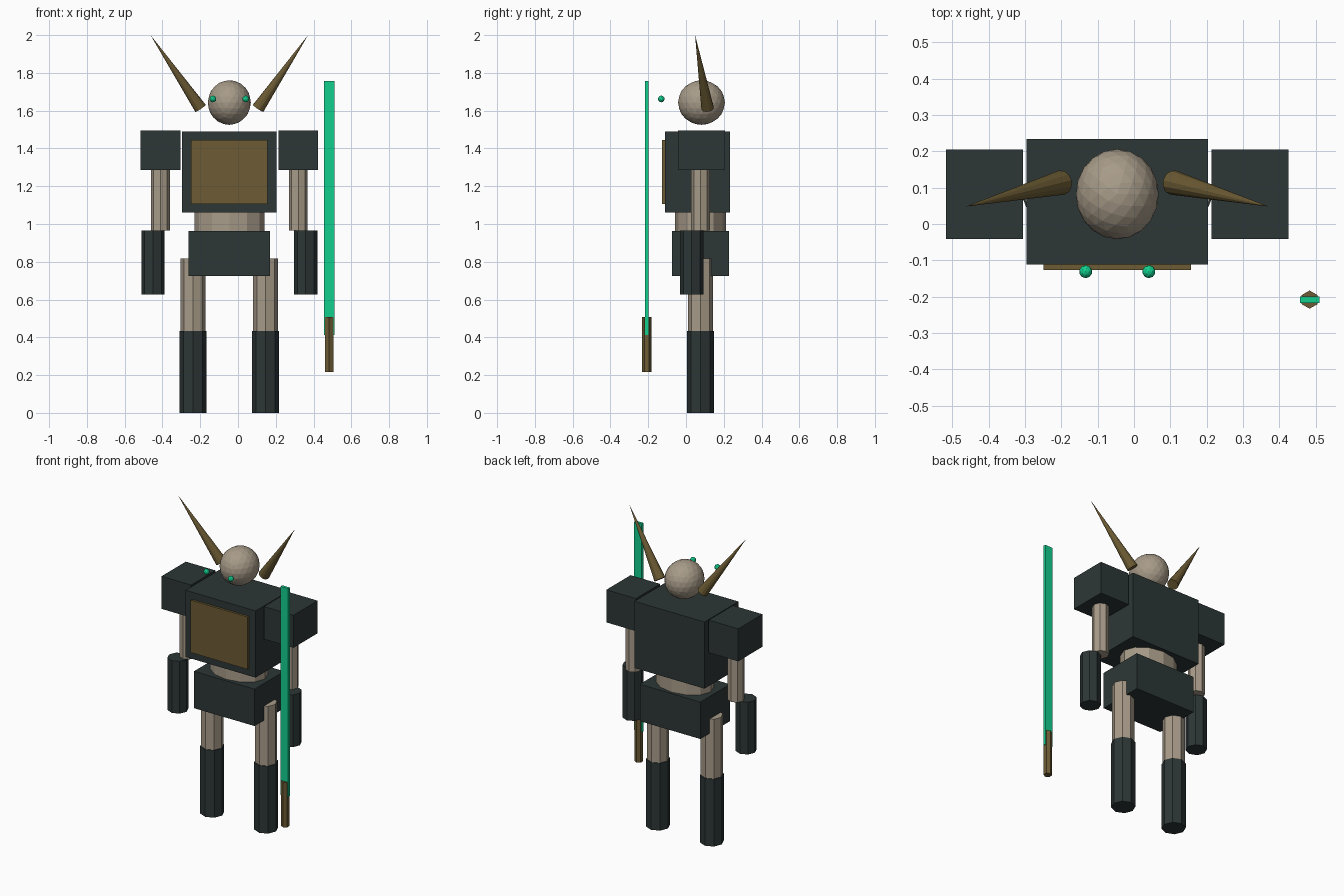
import bpy
from mathutils import Vector

default = bpy.data.objects.get("Cube")
if default:
    bpy.data.objects.remove(default, do_unlink=True)

CX, CY = -0.046, 0.077  # centre line of the figure


def material(name, rgb):
    m = bpy.data.materials.new(name)
    m.use_nodes = True
    m.diffuse_color = (*rgb, 1)
    m.node_tree.nodes["Principled BSDF"].inputs["Base Color"].default_value = (*rgb, 1)
    return m


armour = material("dark armour", (0.026, 0.037, 0.037))
bone = material("pale tan", (0.39, 0.33, 0.25))
bronze = material("bronze", (0.150, 0.105, 0.034))
glow = material("glowing green", (0.006, 0.62, 0.27))


def finish(name, mat):
    ob = bpy.context.object
    ob.name = name
    ob.data.materials.append(mat)
    return ob


def box(name, mat, centre, size):
    bpy.ops.mesh.primitive_cube_add(size=1, location=centre)
    bpy.context.object.scale = size
    return finish(name, mat)


def column(name, mat, x, y, bottom, top, radius, sides=8):
    bpy.ops.mesh.primitive_cylinder_add(vertices=sides, radius=radius, depth=top - bottom,
                                        location=(x, y, (bottom + top) / 2))
    return finish(name, mat)


def ball(name, mat, centre, size, detail):
    bpy.ops.mesh.primitive_ico_sphere_add(subdivisions=detail, radius=1, location=centre)
    bpy.context.object.scale = size
    return finish(name, mat)


def horn(name, base, tip, radius):
    base, tip = Vector(base), Vector(tip)
    axis = tip - base
    bpy.ops.mesh.primitive_cone_add(vertices=12, radius1=radius, radius2=0, depth=axis.length,
                                    location=(base + tip) / 2)
    bpy.context.object.rotation_euler = axis.to_track_quat("Z", "Y").to_euler()
    return finish(name, bronze)


# Trunk
box("torso", armour, (CX, 0.061, 1.276), (0.5, 0.346, 0.43))
box("chest_plate", bronze, (CX, -0.111, 1.276), (0.406, 0.03, 0.338))
waist = column("waist", bone, CX, CY, 0.92, 1.10, 1, sides=12)
waist.scale = (0.185, 0.135, 1)
box("pelvis", armour, (CX, CY, 0.844), (0.432, 0.302, 0.238))

# Head
ball("head", bone, (CX, 0.082, 1.643), (0.114, 0.124, 0.118), 3)

# Paired parts
for side, s in (("left", 1), ("right", -1)):
    ball(side + "_eye", glow, (CX + s * 0.087, -0.131, 1.662), (0.018,) * 3, 2)
    horn(side + "_horn", (CX + s * 0.153, 0.114, 1.613), (CX + s * 0.417, 0.048, 2.0), 0.034)
    box(side + "_shoulder", armour, (CX + s * 0.365, 0.082, 1.39), (0.211, 0.247, 0.21))
    column(side + "_upper_arm", bone, CX + s * 0.365, CY, 0.965, 1.32, 0.05)
    column(side + "_forearm", armour, CX + s * 0.404, 0.03, 0.628, 0.965, 0.062)
    column(side + "_thigh", bone, CX + s * 0.192, CY, 0.40, 0.818, 0.066)
    column(side + "_shin", armour, CX + s * 0.192, CY, 0, 0.434, 0.071)

# Sword floating beside the left arm
box("sword_blade", glow, (0.483, -0.208, 1.085), (0.054, 0.018, 1.344))
column("sword_hilt", bronze, 0.483, -0.208, 0.217, 0.507, 0.025, sides=6)
